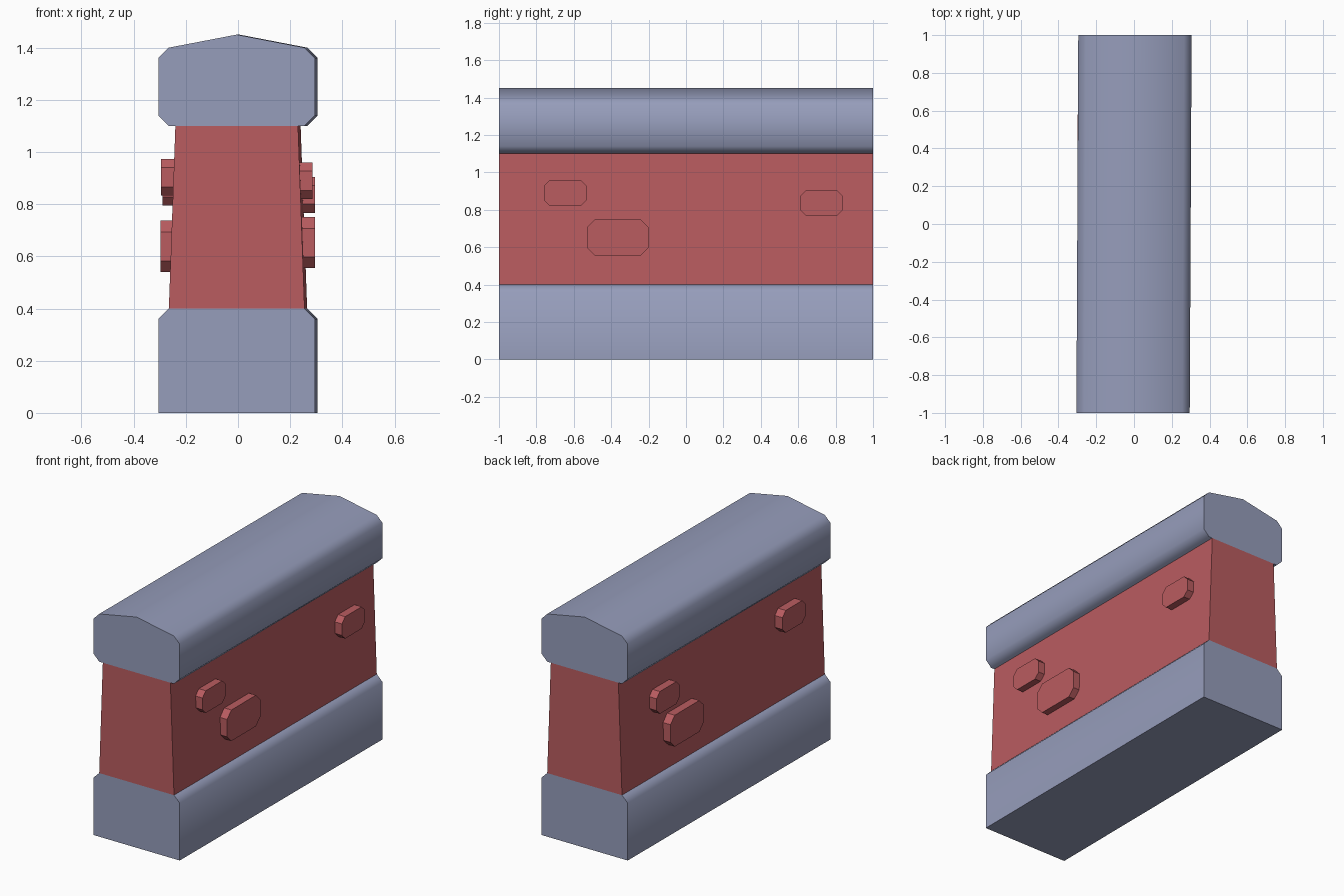
import bpy, bmesh

if "Cube" in bpy.data.objects:
    bpy.data.objects.remove(bpy.data.objects["Cube"])

SKEW = 0.005  # the wall runs very slightly off the y axis


def material(name, rgb):
    m = bpy.data.materials.new(name)
    m.diffuse_color = (*rgb, 1)
    m.use_nodes = True
    m.node_tree.nodes["Principled BSDF"].inputs["Base Color"].default_value = m.diffuse_color
    return m


stone_grey = material("blue_grey_stone", (0.305, 0.337, 0.497))
brick_red = material("red_brick", (0.491, 0.107, 0.117))


def prism(name, start, end, mat, smooth=False):
    """Solid bridging two matching point loops."""
    bm = bmesh.new()
    a = [bm.verts.new(p) for p in start]
    b = [bm.verts.new(p) for p in end]
    n = len(a)
    bm.faces.new(a)
    bm.faces.new(b[::-1])
    for i in range(n):
        j = (i + 1) % n
        bm.faces.new((a[j], a[i], b[i], b[j]))
    bmesh.ops.recalc_face_normals(bm, faces=bm.faces)
    mesh = bpy.data.meshes.new(name)
    bm.to_mesh(mesh)
    bm.free()
    mesh.materials.append(mat)
    obj = bpy.data.objects.new(name, mesh)
    bpy.context.collection.objects.link(obj)
    if smooth:
        bpy.ops.object.select_all(action='DESELECT')
        obj.select_set(True)
        bpy.context.view_layer.objects.active = obj
        bpy.ops.object.shade_smooth_by_angle(angle=0.87)
    return obj


def wall_part(name, half, mat, smooth=False):
    """Mirror a half profile (x, z) and run it along the wall."""
    profile = half + [(-x, z) for x, z in reversed(half) if x > 0]
    ends = [[(x + SKEW * y, y, z) for x, z in profile] for y in (-1, 1)]
    prism(name, *ends, mat, smooth)


# Base, tapered core and pitched cap
wall_part("base", [(0.3, 0), (0.3, 0.36), (0.26, 0.4)], stone_grey, True)
wall_part("core", [(0.26, 0.4), (0.235, 1.1)], brick_red)
wall_part("cap", [(0.26, 1.1), (0.3, 1.14), (0.3, 1.36), (0.26, 1.4), (0, 1.45)],
          stone_grey, True)


# Raised bricks with clipped corners: side, y range, z range, outer x, clip
bricks = [
    (1, -0.76, -0.53, 0.82, 0.96, 0.285, 0.033),
    (1, -0.53, -0.20, 0.555, 0.75, 0.295, 0.043),
    (1, 0.61, 0.84, 0.767, 0.905, 0.295, 0.033),
    (-1, 0.475, 0.705, 0.795, 0.935, 0.289, 0.033),
    (-1, 0.25, 0.58, 0.54, 0.737, 0.298, 0.043),
    (-1, -0.765, -0.535, 0.833, 0.973, 0.296, 0.033),
]
for i, (s, y0, y1, z0, z1, x, c) in enumerate(bricks):
    loop = [(y0 + c, z0), (y1 - c, z0), (y1, z0 + c), (y1, z1 - c),
            (y1 - c, z1), (y0 + c, z1), (y0, z1 - c), (y0, z0 + c)]
    prism(f"raised_brick_{i + 1}", [(s * 0.2, y, z) for y, z in loop],
          [(s * x, y, z) for y, z in loop], brick_red)
